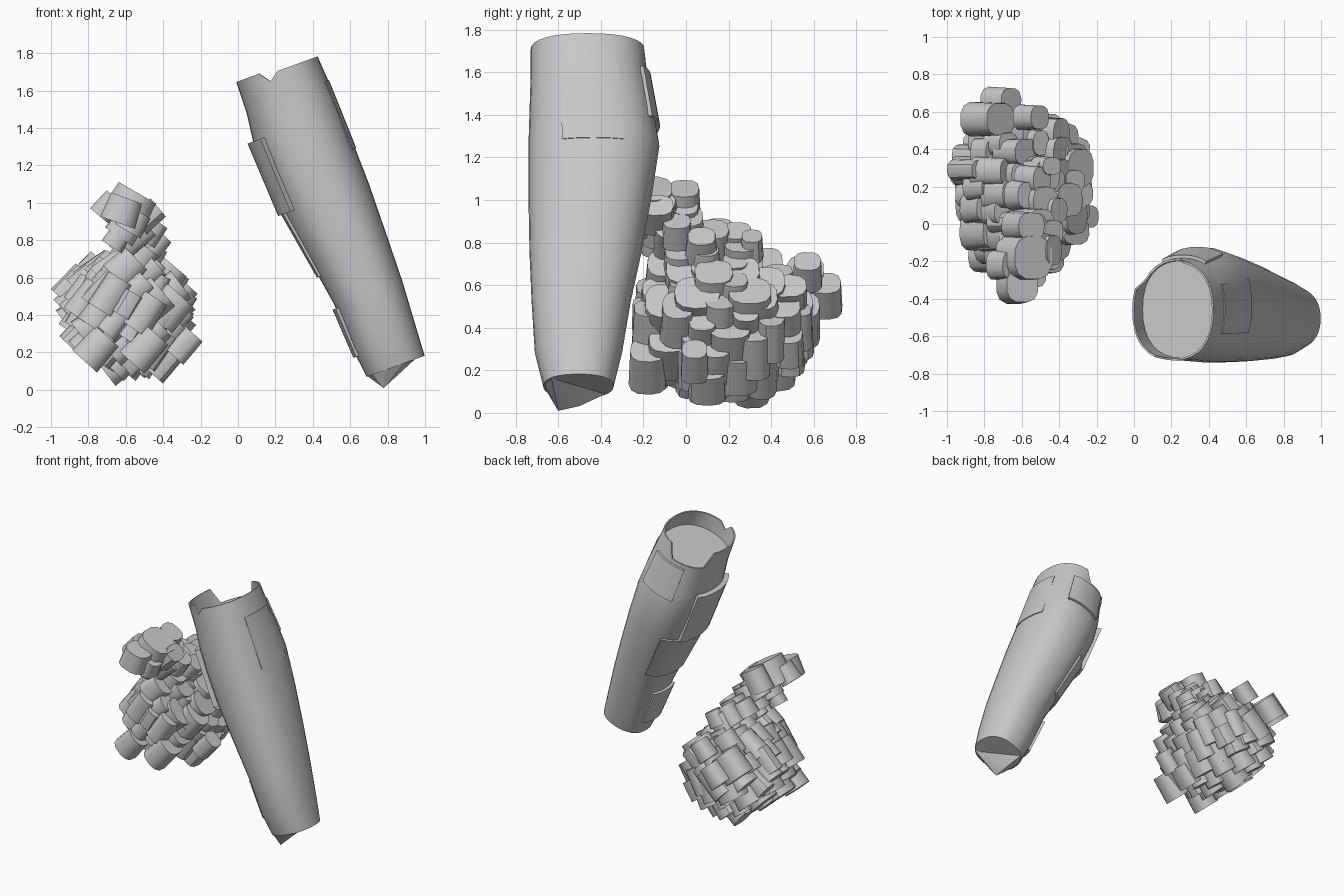
import bpy, bmesh, math, random
from mathutils import Vector, Matrix

if "Cube" in bpy.data.objects:
    bpy.data.objects.remove(bpy.data.objects["Cube"])

random.seed(7)
stone = bpy.data.materials.new("plain grey")
stone.diffuse_color = (0.58, 0.58, 0.58, 1)
stone.use_nodes = True
stone.node_tree.nodes["Principled BSDF"].inputs["Base Color"].default_value = stone.diffuse_color


def finish(bm, name, angle=38):
    bmesh.ops.recalc_face_normals(bm, faces=bm.faces)
    me = bpy.data.meshes.new(name)
    bm.to_mesh(me)
    bm.free()
    me.materials.append(stone)
    me.polygons.foreach_set("use_smooth", [True] * len(me.polygons))
    me.set_sharp_from_angle(angle=math.radians(angle))
    ob = bpy.data.objects.new(name, me)
    bpy.context.collection.objects.link(ob)
    return ob


# ---- leaning column: sections as (height on axis, v min, v max, y min, y max)
SECTIONS = [
    (-0.17, 0.67, 1.00, -0.67, -0.34),
    (0.00, 0.65, 1.01, -0.71, -0.30),
    (0.25, 0.64, 1.025, -0.725, -0.26),
    (0.50, 0.60, 1.03, -0.735, -0.21),
    (0.80, 0.55, 1.035, -0.74, -0.16),
    (1.05, 0.53, 1.03, -0.74, -0.125),
    (1.22, 0.53, 1.03, -0.735, -0.15),
    (1.38, 0.55, 1.02, -0.73, -0.18),
    (1.60, 0.555, 1.005, -0.73, -0.20),
]
TILT = math.radians(20)
CT, ST = math.cos(TILT), math.sin(TILT)


def place(t, v, y):
    return Vector((v * CT - t * ST, y, v * ST + t * CT))


def skin(t, ang, k=1.0):
    """Point on the column's surface at axis height t."""
    for a, b in zip(SECTIONS, SECTIONS[1:]):
        if t <= b[0]:
            break
    f = (t - a[0]) / (b[0] - a[0])
    v0, v1, y0, y1 = [p + (q - p) * f for p, q in zip(a[1:], b[1:])]
    c, s = math.cos(ang), math.sin(ang)
    e = 0.87
    v = (v0 + v1) / 2 + k * (v1 - v0) / 2 * math.copysign(abs(c) ** e, c)
    y = (y0 + y1) / 2 + k * (y1 - y0) / 2 * math.copysign(abs(s) ** e, s)
    return place(t, v, y)


def rim_height(deg):
    if 85 < deg < 150:
        return 1.43
    if 150 <= deg < 250:
        return 1.55
    if 250 <= deg < 268:
        return 1.49
    return 1.53


N = 32
ANG = [2 * math.pi * i / N for i in range(N)]
bm = bmesh.new()
rings = [[bm.verts.new(skin(t, a)) for a in ANG]
         for t in (-0.17, 0, 0.25, 0.5, 0.8, 1.05, 1.22, 1.38)]
rings.append([bm.verts.new(skin(rim_height(math.degrees(a)), a)) for a in ANG])
rings.append([bm.verts.new(skin(rim_height(math.degrees(a)), a, 0.96)) for a in ANG])
rings.append([bm.verts.new(skin(1.41, a, 0.95)) for a in ANG])
for lo, hi in zip(rings, rings[1:]):
    for i in range(N):
        j = (i + 1) % N
        bm.faces.new((lo[i], lo[j], hi[j], hi[i]))
bm.faces.new(rings[0])
bm.faces.new(rings[-1])
finish(bm, "column")


# bark plates standing off the column
def plate(name, a0, a1, t0, t1, k, steps=6):
    bm = bmesh.new()
    rows = []
    for t, kk in ((t0, 0.9), (t0, k), (t1, k), (t1, 0.9)):
        rows.append([bm.verts.new(skin(t, math.radians(a0 + (a1 - a0) * i / steps), kk))
                     for i in range(steps + 1)])
    for r in range(4):
        p, q = rows[r], rows[(r + 1) % 4]
        for i in range(steps):
            bm.faces.new((p[i], p[i + 1], q[i + 1], q[i]))
    for i in (0, steps):
        bm.faces.new([row[i] for row in rows])
    finish(bm, name)


plate("left_upper_plate", 150, 225, 0.80, 1.22, 1.13)
plate("left_lower_plate", 150, 205, -0.05, 0.23, 1.10)
plate("left_middle_plate", 120, 200, 0.42, 0.80, 1.06)
plate("back_upper_plate", 60, 115, 1.15, 1.40, 1.06)
plate("right_upper_plate", -25, 25, 1.0, 1.39, 1.02)

# broken point under the column
bm = bmesh.new()
base = [skin(-0.17, math.radians(a), 0.97) for a in (130, 160, 190, 220, 250, 280, 310)]
tip = [place(-0.257, 0.735, -0.60), place(-0.235, 0.74, -0.50), place(-0.22, 0.80, -0.58)]
bmesh.ops.convex_hull(bm, input=[bm.verts.new(p) for p in base + tip])
finish(bm, "column_point", 20)


# ---- rubble animal-like heap: short rounded blocks, all leaning the same way
def block(bm, pos, size, lean=42, taper=1.0):
    """size = (across, along y, length on the leaning axis)"""
    m = (Matrix.Translation(pos) @ Matrix.Rotation(math.radians(lean), 4, 'Y')
         @ Matrix.Diagonal((size[0], size[1], size[2], 1)))
    n = 12
    loops = []
    turn = random.uniform(0, 0.5)
    for z, r in ((-0.5, 1.0), (0.5, taper)):
        ring = []
        for i in range(n):
            a = 2 * math.pi * i / n + turn
            c, s = math.cos(a), math.sin(a)
            x = math.copysign(abs(c) ** 0.75, c) * r / 2
            y = math.copysign(abs(s) ** 0.75, s) * r / 2
            ring.append(bm.verts.new(m @ Vector((x, y, z))))
        loops.append(ring)
    for i in range(n):
        j = (i + 1) % n
        bm.faces.new((loops[0][i], loops[0][j], loops[1][j], loops[1][i]))
    bm.faces.new(loops[0])
    bm.faces.new(loops[1])


def random_block(bm, pos, small=0.12, big=0.22):
    u = random.uniform
    block(bm, pos, (u(small, big), u(small, big), u(small, big)),
          42 + u(-12, 12), u(0.8, 1.0))


# body blocks spread evenly over an egg shape
bm = bmesh.new()
COUNT = 85
for i in range(COUNT):
    z = 1 - 2 * (i + 0.5) / COUNT
    r = math.sqrt(1 - z * z)
    a = i * math.pi * (3 - math.sqrt(5))
    k = random.uniform(0.9, 1.02)
    random_block(bm, Vector((-0.59 + 0.28 * r * math.cos(a) * k,
                             0.19 + 0.38 * r * math.sin(a) * k,
                             0.42 + 0.27 * z * k)))
# blocks that stick out furthest
for p, s in (((-0.87, 0.29, 0.55), (0.18, 0.12, 0.19)),
             ((-0.29, 0.04, 0.24), (0.14, 0.13, 0.16)),
             ((-0.71, 0.65, 0.55), (0.16, 0.17, 0.16)),
             ((-0.78, 0.56, 0.60), (0.22, 0.19, 0.20)),
             ((-0.55, 0.57, 0.66), (0.14, 0.14, 0.14)),
             ((-0.40, 0.10, 0.14), (0.14, 0.18, 0.16)),
             ((-0.76, -0.17, 0.22), (0.18, 0.18, 0.18)),
             ((-0.50, -0.18, 0.22), (0.18, 0.18, 0.20)),
             ((-0.62, -0.12, 0.45), (0.18, 0.16, 0.20)),
             ((-0.35, 0.30, 0.50), (0.20, 0.22, 0.20))):
    block(bm, Vector(p), s, 42, 0.92)
finish(bm, "body_blocks")

# solid middle that closes the gaps between the body blocks
bm = bmesh.new()
bmesh.ops.create_uvsphere(bm, u_segments=20, v_segments=12, radius=1,
                          matrix=Matrix.Translation((-0.59, 0.19, 0.42))
                          @ Matrix.Diagonal((0.28, 0.38, 0.27, 1)))
finish(bm, "body_core")

# neck blocks climbing forward from the body
bm = bmesh.new()
PATH = [Vector(p) for p in ((-0.52, 0.26, 0.72), (-0.53, 0.12, 0.78),
                            (-0.55, 0.00, 0.84), (-0.58, -0.12, 0.90))]
for c in PATH:
    block(bm, c, (0.18, 0.18, 0.20), 35, 0.9)
    for k in range(4):
        a = k * math.pi / 2 + random.uniform(0, 1)
        random_block(bm, c + Vector((0.085 * math.cos(a), random.uniform(-0.05, 0.05),
                                     0.08 * math.sin(a))), 0.10, 0.17)
for p in ((-0.60, -0.10, 0.65), (-0.53, -0.03, 0.70), (-0.56, 0.05, 0.62)):
    random_block(bm, Vector(p), 0.15, 0.2)
finish(bm, "neck_blocks")

# head with a blunt snout
bm = bmesh.new()
for p, s, lean in (((-0.58, -0.18, 0.98), (0.26, 0.26, 0.17), 30),
                   ((-0.59, -0.01, 0.98), (0.18, 0.16, 0.17), 30),
                   ((-0.62, -0.33, 0.96), (0.20, 0.20, 0.14), 20),
                   ((-0.70, -0.22, 0.98), (0.13, 0.16, 0.13), 40),
                   ((-0.48, -0.14, 0.93), (0.14, 0.18, 0.14), 50),
                   ((-0.56, -0.26, 0.90), (0.16, 0.18, 0.12), 30)):
    block(bm, Vector(p), s, lean, 0.9)
finish(bm, "head_blocks")
